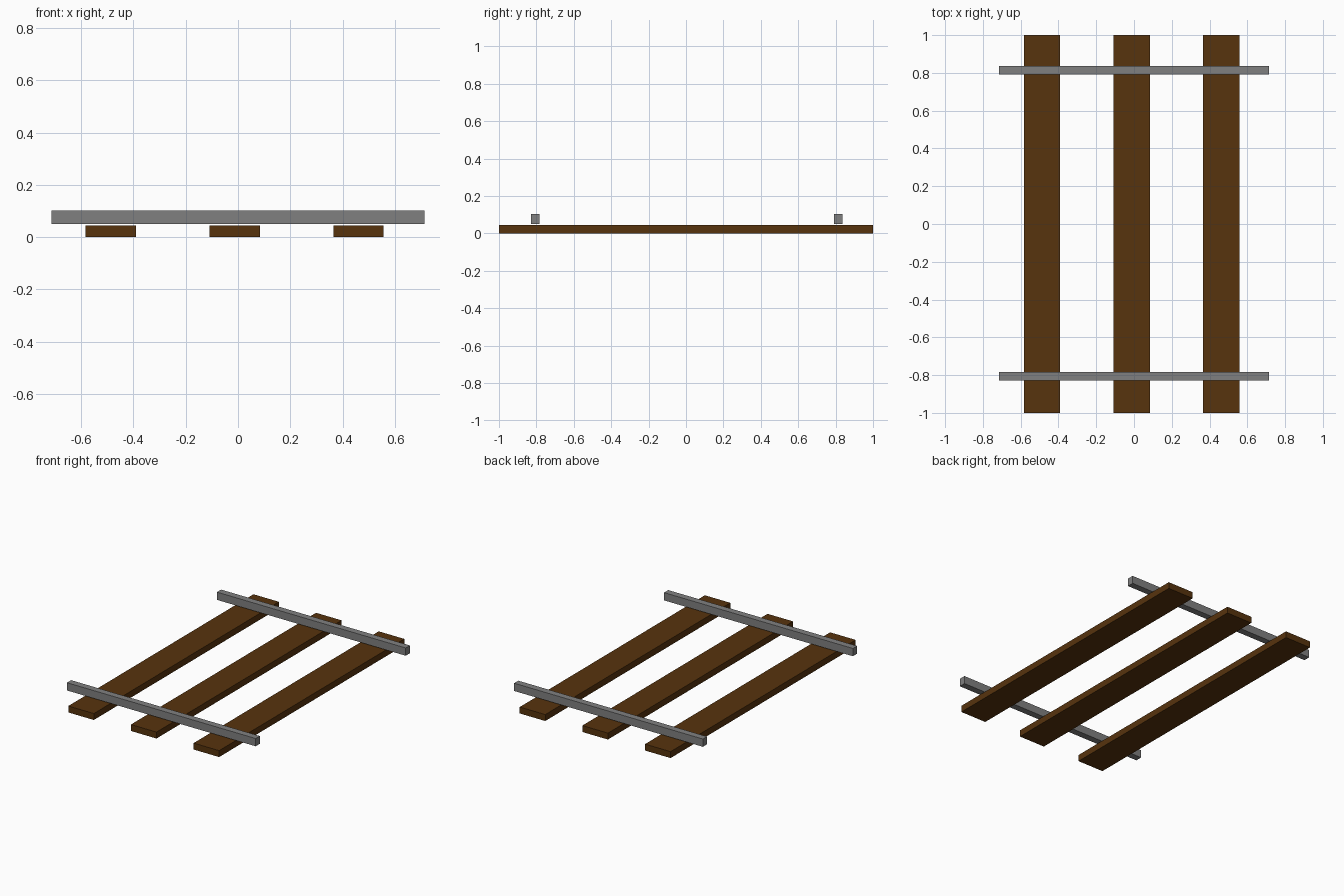
import bpy

cube = bpy.data.objects.get("Cube")
if cube:
    bpy.data.objects.remove(cube, do_unlink=True)


def make_material(name, rgb):
    mat = bpy.data.materials.new(name)
    mat.use_nodes = True
    mat.diffuse_color = (*rgb, 1)
    mat.node_tree.nodes["Principled BSDF"].inputs["Base Color"].default_value = (*rgb, 1)
    return mat


def add_box(name, center, size, mat):
    bpy.ops.mesh.primitive_cube_add(size=1, location=center)
    obj = bpy.context.object
    obj.name = name
    obj.scale = size
    bpy.ops.object.transform_apply(location=False, rotation=False, scale=True)
    obj.data.materials.append(mat)
    return obj


wood = make_material("dark brown wood", (0.095, 0.033, 0.004))
steel = make_material("grey steel", (0.216, 0.216, 0.216))

# Wooden planks lying on the ground, running front to back
plank_size = (0.193, 2.0, 0.044)
for side, x in (("right", -0.487), ("middle", -0.013), ("left", 0.461)):
    add_box(f"{side}_plank", (x, 0, plank_size[2] / 2), plank_size, wood)

# Metal rails across the planks, with a thin gap beneath
rail_size = (1.428, 0.045, 0.053)
for end, y in (("front", -0.806), ("back", 0.815)):
    add_box(f"{end}_rail", (0, y, 0.0765), rail_size, steel)
